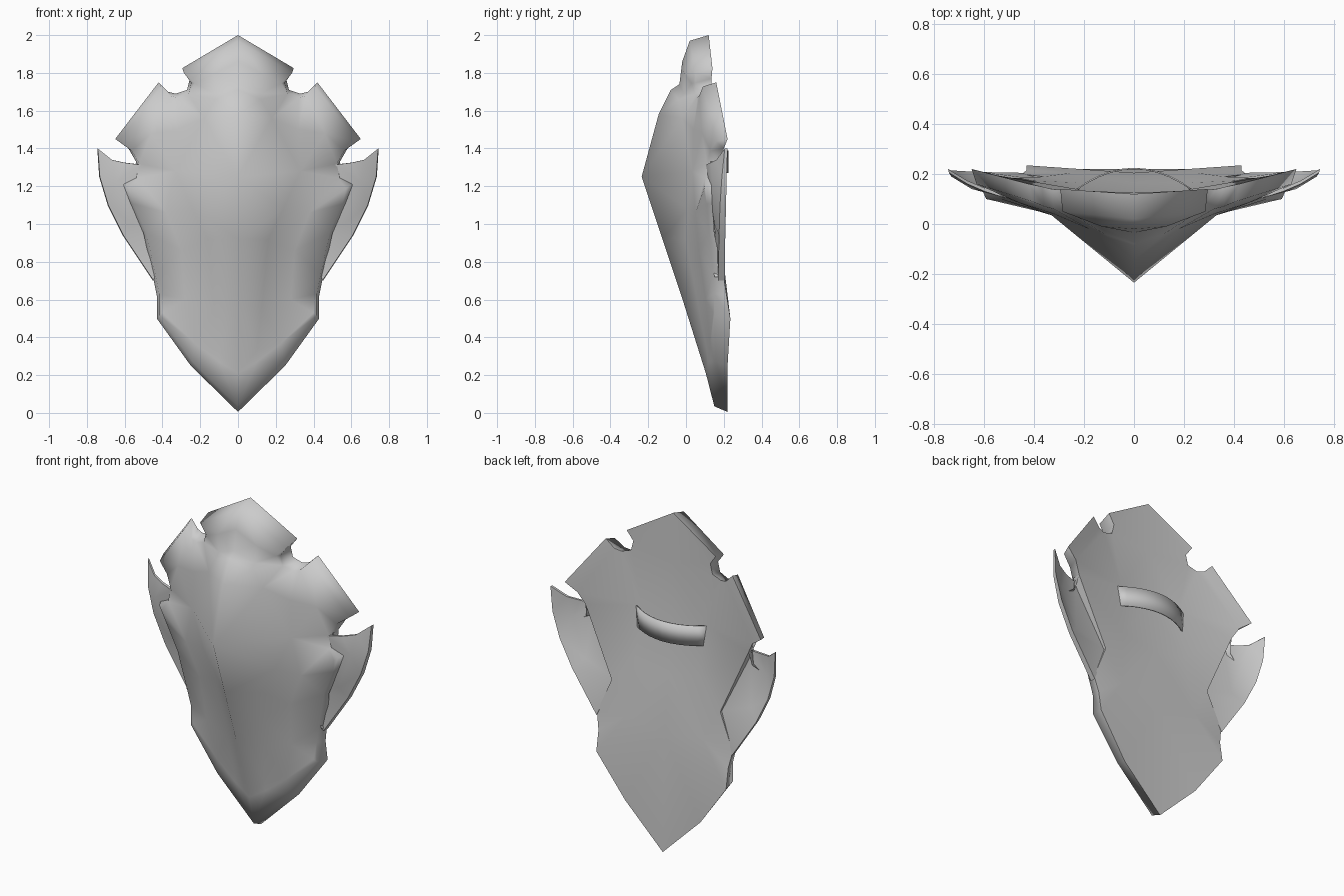
import bpy, bmesh, math
from mathutils import Vector
from mathutils.geometry import delaunay_2d_cdt

cube = bpy.data.objects.get("Cube")
if cube:
    bpy.data.objects.remove(cube)

grey = bpy.data.materials.new("plain_grey")
grey.use_nodes = True
grey.diffuse_color = (0.6, 0.6, 0.6, 1)
grey.node_tree.nodes["Principled BSDF"].inputs["Base Color"].default_value = grey.diffuse_color


def sheet(bm, boundary, chains):
    """Fill a boundary of (x, z, y) points, folding it along the inner chains."""
    points = list(boundary)
    edges = []
    for chain in chains:
        ids = []
        for point in chain:
            if point not in points:
                points.append(point)
            ids.append(points.index(point))
        edges += list(zip(ids, ids[1:]))
    flat = [Vector(p[:2]) for p in points]
    result = delaunay_2d_cdt(flat, edges, [list(range(len(boundary)))], 1, 1e-5)
    verts = []
    for place, origin in zip(result[0], result[3]):
        if origin:
            height = points[origin[0]][2]
        else:
            height = min(points, key=lambda p: (Vector(p[:2]) - place).length)[2]
        verts.append(bm.verts.new((place.x, height, place.y)))
    for face in result[2]:
        bm.faces.new([verts[i] for i in face])


def wall(bm, front, back):
    """Join two matching rims with a strip of quads."""
    rows = [[bm.verts.new((x, y, z)) for x, z, y in rim] for rim in (front, back)]
    for i in range(len(front) - 1):
        bm.faces.new((rows[0][i], rows[0][i + 1], rows[1][i + 1], rows[1][i]))


def finish(name, bm, angle, facing=0, mirror=True):
    """Weld, orient and shade a part, then mirror it across x."""
    bmesh.ops.remove_doubles(bm, verts=bm.verts, dist=1e-4)
    bmesh.ops.recalc_face_normals(bm, faces=bm.faces)
    if facing and facing * sum(f.normal.y * f.calc_area() for f in bm.faces) < 0:
        bmesh.ops.reverse_faces(bm, faces=bm.faces)
    mesh = bpy.data.meshes.new(name)
    bm.to_mesh(mesh)
    bm.free()
    mesh.materials.append(grey)
    for poly in mesh.polygons:
        poly.use_smooth = True
    mesh.set_sharp_from_angle(angle=math.radians(angle))
    part = bpy.data.objects.new(name, mesh)
    bpy.context.collection.objects.link(part)
    if mirror:
        part.modifiers.new("mirror", 'MIRROR').merge_threshold = 0.001
    return part


def split_rim(rim, scale, middle=1):
    """Split (x, z, front y, back y) into an inset front rim and a back rim."""
    front = [(x * scale, middle + (z - middle) * scale, f) for x, z, f, b in rim]
    back = [(x, z, b) for x, z, f, b in rim]
    return front, back


# Body silhouette from crest tip to bottom tip
body_rim = [
    (0, 2, .02, .12), (.295, 1.825, .05, .14), (.255, 1.77, .05, .135),
    (.27, 1.71, .05, .135), (.33, 1.69, .06, .14), (.37, 1.7, .07, .15),
    (.42, 1.75, .09, .16), (.65, 1.45, .16, .22), (.58, 1.4, .13, .2),
    (.54, 1.33, .11, .18), (.55, 1.25, .1, .16), (.61, 1.21, .1, .14),
    (.57, 1.11, .11, .14), (.5, .95, .12, .15), (.45, .72, .14, .2),
    (.43, .62, .15, .215), (.43, .5, .15, .235), (.25, .25, .15, .22),
    (0, .005, .15, .22)]
front_rim, back_rim = split_rim(body_rim, .97)

# Front keel, from bottom to crest
keel = [(0, .21, .105), (0, .6, -.018), (0, .92, -.125), (0, 1.25, -.235),
        (0, 1.58, -.145), (0, 1.71, -.08), (0, 1.74, -.035), (0, 1.86, -.02)]
valley_top = (.16, .92, 0)
panel_edge = (.32, 1.5, .04)
folds = [
    # crest chevron and the lip under it
    [keel[7], (.13, 1.795, -.01), (.23, 1.745, .03)],
    [keel[6], (.12, 1.69, -.01)],
    [keel[5], (.12, 1.66, -.04)],
    # upper panel and shoulder
    [(.18, 1.56, -.02), panel_edge, (.33, 1.28, .035), (.24, 1.08, .01), valley_top],
    [panel_edge, (.46, 1.48, .085)],
    # valley beside the keel, and the ridge running out to the side
    [valley_top, (.145, .75, .03), (.125, .55, .068), (.1, .33, .11)],
    [valley_top, (.38, 1.06, .05), (.57, 1.185, .095)],
    # lower panel and bottom crease
    [(.3, .86, .068), (.28, .6, .104)],
    [keel[0], (.1, .27, .116), (.23, .37, .128), (.4, .53, .145)]]

bm = bmesh.new()
sheet(bm, front_rim + keel, folds)
wall(bm, front_rim, back_rim)
finish("shield_front", bm, 100, -1)

# Hollow back, stepping down to the wings at its sides
bm = bmesh.new()
step = [back_rim[9], (.36, .93, .19), back_rim[14]]
back_edge = back_rim[:9] + step + back_rim[15:]
spine = [(0, .7, .205), (0, 1.05, .165), (0, 1.35, .13), (0, 1.7, .125)]
sheet(bm, back_edge + spine,
      [[back_rim[4], (.2, 1.4, .135), (.22, 1.1, .165), (.25, .75, .205)]])
wall(bm, step, [(x, z, y - .05) for x, z, y in step])
finish("shield_back", bm, 45, 1)

# Side wings, thin curved sheets sloping in behind the body
wing_rim = [
    (.745, 1.4, .205, .22), (.735, 1.25, .19, .215), (.69, 1.1, .18, .212),
    (.61, .94, .175, .208), (.45, .7, .17, .205), (.35, .93, .155, .175),
    (.52, 1.315, .105, .125), (.6, 1.325, .13, .145), (.67, 1.34, .16, .175),
    (.745, 1.4, .205, .22)]
wing_front, wing_back = split_rim(wing_rim, .995, 1.1)
bm = bmesh.new()
sheet(bm, wing_front[:-1], [[(.65, 1.22, .14), (.56, 1.0, .15)]])
sheet(bm, wing_back[:-1], [[(.64, 1.22, .155), (.55, 1.0, .168)]])
wall(bm, wing_front, wing_back)
finish("side_wings", bm, 45)

# Curved hand strap
bm = bmesh.new()
arc = [(.24 * t, .225 - .09 * t * t) for t in [i / 5 - 1 for i in range(11)]]
wall(bm, [(x, 1.27, y) for x, y in arc], [(x, 1.39, y) for x, y in arc])
strap = finish("hand_strap", bm, 30, 1, mirror=False)
strap.modifiers.new("thickness", 'SOLIDIFY').thickness = 0.006
